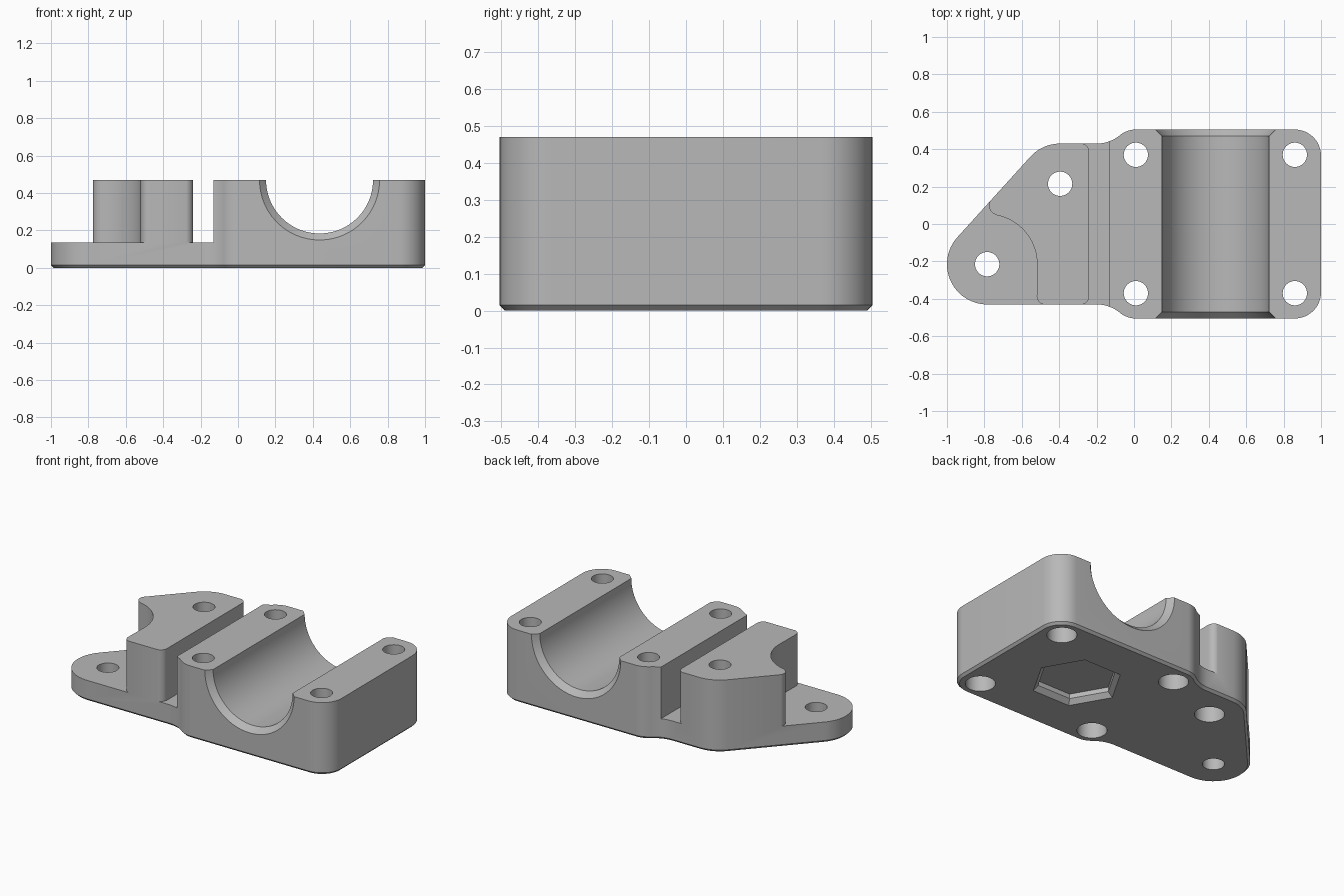
import bpy, bmesh
from math import sin, cos, radians, pi
from mathutils import Vector

cube = bpy.data.objects.get("Cube")
if cube:
    bpy.data.objects.remove(cube, do_unlink=True)

TOP, PLATE, CHAMFER = 0.47, 0.135, 0.015
BORE_X, BORE_R, HALF_Y = 0.436, 0.286, 0.505
LUG = (-0.785, -0.215)        # low ear hole
TAB = (-0.395, 0.215)         # raised pad hole
EAR_R, HOLE_R, HEAD_R = 0.215, 0.065, 0.088

metal = bpy.data.materials.new("machined grey")
metal.use_nodes = True
grey = (0.48, 0.48, 0.48, 1)
metal.diffuse_color = grey
metal.node_tree.nodes["Principled BSDF"].inputs["Base Color"].default_value = grey


def arc(c, r, a, b, n=12):
    """Points on an arc from angle a to b in degrees."""
    angles = [radians(a + (b - a) * i / n) for i in range(n + 1)]
    return [(c[0] + r * cos(t), c[1] + r * sin(t)) for t in angles]


def loft(name, rings):
    """Closed solid through matching rings of 3D points."""
    bm = bmesh.new()
    loops = [[bm.verts.new(p) for p in ring] for ring in rings]
    for low, high in zip(loops, loops[1:]):
        for i in range(len(low)):
            bm.faces.new((low[i - 1], low[i], high[i], high[i - 1]))
    bm.faces.new(loops[0])
    bm.faces.new(loops[-1])
    bmesh.ops.recalc_face_normals(bm, faces=bm.faces)
    mesh = bpy.data.meshes.new(name)
    bm.to_mesh(mesh)
    bm.free()
    mesh.materials.append(metal)
    ob = bpy.data.objects.new(name, mesh)
    bpy.context.collection.objects.link(ob)
    return ob


def at(points, z):
    return [(x, y, z) for x, y in points]


def inset(points, d):
    """Offset a counter-clockwise outline inward."""
    out = []
    for i, p in enumerate(points):
        prev, nxt = Vector(points[i - 1]), Vector(points[(i + 1) % len(points)])
        t = (nxt - prev).normalized()
        out.append((p[0] - t.y * d, p[1] + t.x * d))
    return out


def mirror_y(points):
    return [(x, -y) for x, y in reversed(points)]


# Outline: block corners, S-shaped necks and the slanted ear
blend = 129.3
upper = (arc((0.86, 0.365), 0.14, 0, 90)
         + arc((0.01, 0.37), 0.135, 90, blend)
         + arc((-0.2, 0.627), 0.197, blend - 180, -90)[1:])
slant = 137.8
ear = arc(TAB, EAR_R, 90, slant) + arc(LUG, EAR_R, slant, 270, 24)
outline = upper + ear + mirror_y(upper)
body = loft("bearing_bracket", [at(inset(outline, CHAMFER), 0),
                                at(outline, CHAMFER), at(outline, TOP)])


def cut(cutter):
    cutter.hide_render = True
    mod = body.modifiers.new("cut", 'BOOLEAN')
    mod.operation, mod.solver, mod.object = 'DIFFERENCE', 'EXACT', cutter
    bpy.context.view_layer.objects.active = body
    bpy.ops.object.modifier_apply(modifier=mod.name)
    bpy.data.objects.remove(cutter, do_unlink=True)


# Trench between the block and the raised pad
r = 0.045
end = arc((-0.24 - r, 0.431 - r), r, 0, 90, 8)
trench = ([(-0.13, -0.7), (-0.13, 0.7), (-0.24 - r, 0.7)] + end[::-1]
          + mirror_y(end)[::-1] + [(-0.24 - r, -0.7)])
cut(loft("trench_cutter", [at(trench, PLATE), at(trench, 0.6)]))

# Clearance around the low ear, with a concave pad wall
far = 0.5
tip = arc((-0.725, 0.099), 0.05, 259, slant, 10)
n = (cos(radians(slant)), sin(radians(slant)))
ear_clear = ([(-1.3, -0.7), (-0.52 + r, -0.7)]
             + arc((-0.52 + r, -0.431 + r), r, 270, 180, 8)
             + arc(LUG, 0.267, 0, 79, 20)
             + tip[1:]
             + [(tip[-1][0] + n[0] * far, tip[-1][1] + n[1] * far), (-1.3, 0.3)])
cut(loft("ear_cutter", [at(ear_clear, PLATE), at(ear_clear, 0.6)]))

# Half-round bore with chamfered mouths
c = 0.035
profile = [(HALF_Y + 0.02, BORE_R + c + 0.02), (HALF_Y - c, BORE_R)]
profile = [(-y, q) for y, q in profile] + profile[::-1]
cut(loft("bore_cutter", [[(x, y, z) for x, z in arc((BORE_X, TOP), q, 0, 360, 96)[:-1]]
                         for y, q in profile]))


# Bolt holes, wider from below except in the thin ear
def hole(centre, steps):
    cut(loft("hole_cutter", [at(arc(centre, q, 0, 360, 40)[:-1], z) for z, q in steps]))


stepped = [(-0.1, HEAD_R), (0.2, HEAD_R), (0.2, HOLE_R), (0.6, HOLE_R)]
for x in (0.01, 0.86):
    for y in (-0.37, 0.37):
        hole((x, y), stepped)
hole(TAB, stepped)
hole(LUG, [(-0.1, HOLE_R), (0.6, HOLE_R)])

# Hexagonal pocket underneath with a chamfered rim
hexes = [(-0.02, 0.29), (0.03, 0.24), (0.06, 0.24)]
cut(loft("pocket_cutter", [at(arc((BORE_X, 0), q, 0, 360, 6)[:-1], z) for z, q in hexes]))

bpy.ops.object.select_all(action='DESELECT')
body.select_set(True)
bpy.context.view_layer.objects.active = body
bpy.ops.object.shade_smooth_by_angle(angle=radians(30))
